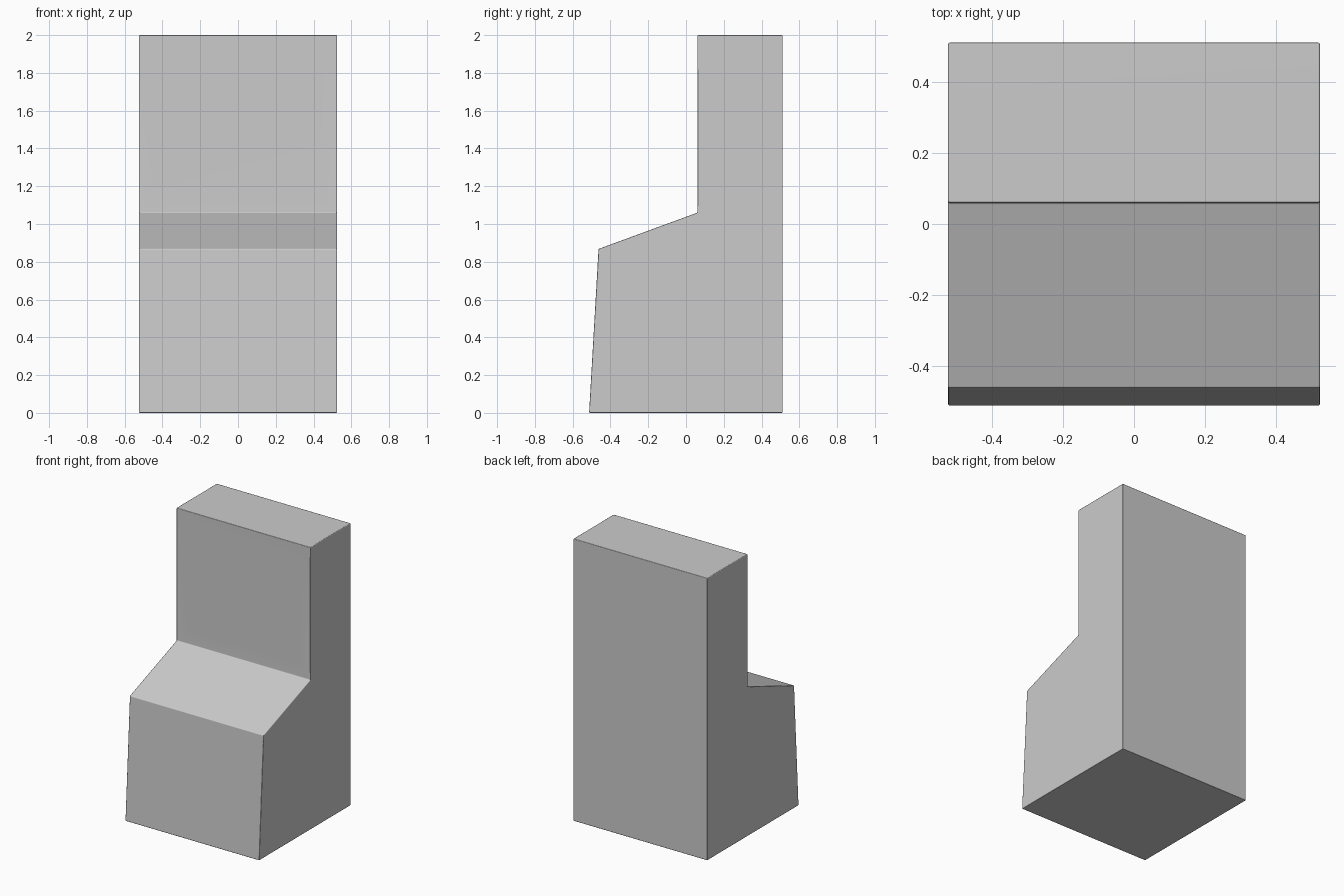
import bpy, bmesh

if "Cube" in bpy.data.objects:
    bpy.data.objects.remove(bpy.data.objects["Cube"])

HALF_W = 0.525
# side profile (y, z): base front, ledge front, ledge back, top front, top back, base back
PROFILE = [(-0.513, 0), (-0.463, 0.868), (0.06, 1.06), (0.06, 2), (0.512, 2), (0.512, 0)]

# cabinet body: extruded side profile
bm = bmesh.new()
side = bm.faces.new([bm.verts.new((-HALF_W, y, z)) for y, z in PROFILE])
ext = bmesh.ops.extrude_face_region(bm, geom=[side])
bmesh.ops.translate(bm, vec=(2 * HALF_W, 0, 0),
                    verts=[v for v in ext["geom"] if isinstance(v, bmesh.types.BMVert)])
bmesh.ops.recalc_face_normals(bm, faces=bm.faces)

# barely recessed panel on the upright front
panel = next(f for f in bm.faces
             if f.normal.y < -0.99 and f.calc_center_median().z > 1.3)
bmesh.ops.inset_region(bm, faces=[panel], thickness=0.12, depth=0)
bmesh.ops.translate(bm, vec=(0, 0.003, 0), verts=panel.verts)

mesh = bpy.data.meshes.new("cabinet_body")
bm.to_mesh(mesh)
bm.free()
body = bpy.data.objects.new("cabinet_body", mesh)
bpy.context.collection.objects.link(body)

# fine softened edges with smooth shading
bevel = body.modifiers.new("soft_edges", "BEVEL")
bevel.width = 0.005
bevel.segments = 2
bevel.limit_method = "ANGLE"
bevel.angle_limit = 0.3
for p in mesh.polygons:
    p.use_smooth = True
body.modifiers.new("clean_shading", "WEIGHTED_NORMAL")
